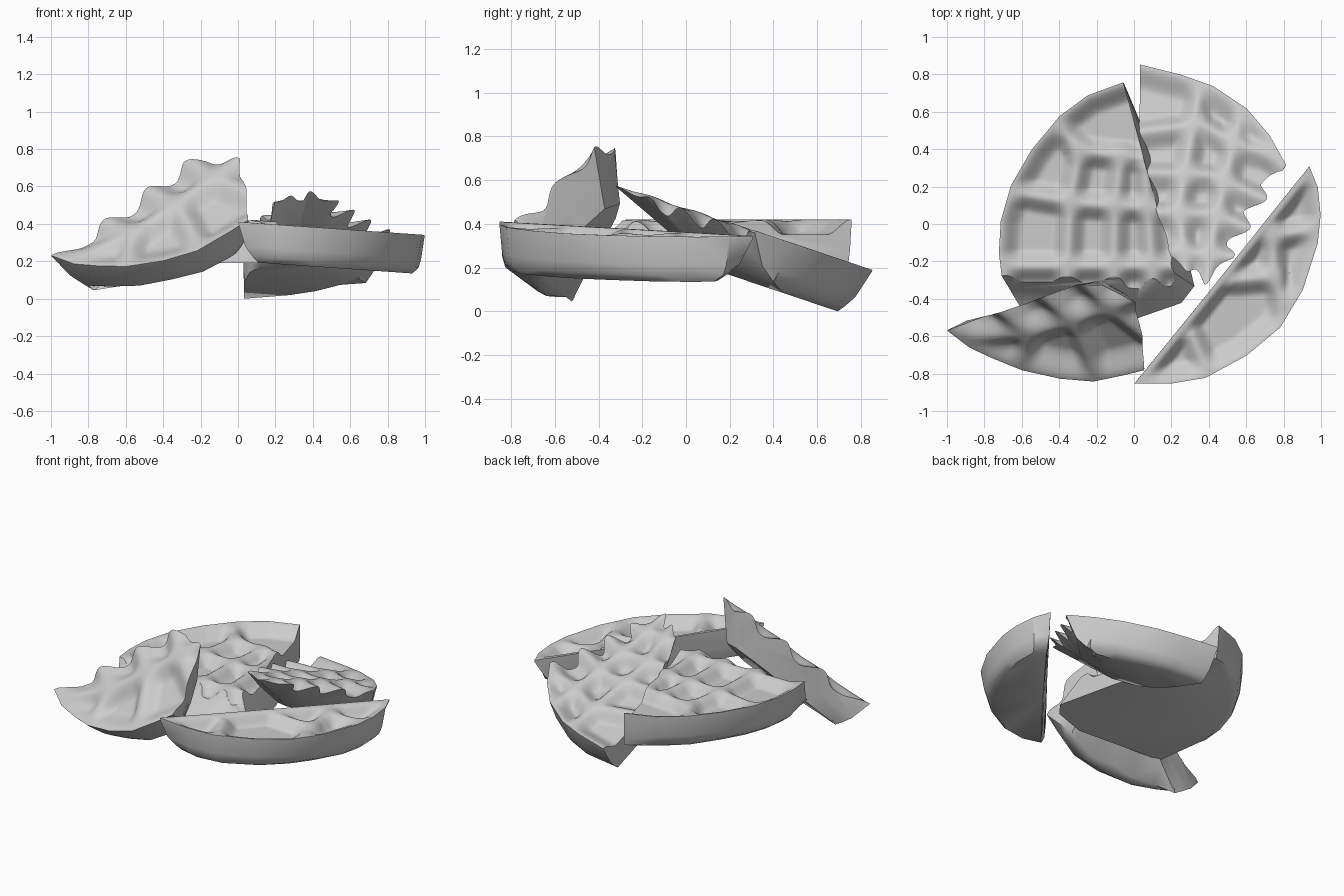
import bpy, bmesh, math
from mathutils import Vector, Matrix
from mathutils.geometry import intersect_point_line

if "Cube" in bpy.data.objects:
    bpy.data.objects.remove(bpy.data.objects["Cube"])

DEPTH = 0.07    # pocket depth
STEP = 0.011    # spacing of the top surface grid


def seg_dist(p, a, b):
    q, t = intersect_point_line(p, a, b)
    return (p - (a if t < 0 else b if t > 1 else q)).length


def line_dist(p, line):
    return min(seg_dist(p, a, b) for a, b in zip(line, line[1:]))


def smooth(d, lo, hi):
    t = min(max((d - lo) / (hi - lo), 0), 1)
    return t * t * (3 - 2 * t)


def new_object(name, bm):
    bmesh.ops.recalc_face_normals(bm, faces=bm.faces)
    me = bpy.data.meshes.new(name)
    bm.to_mesh(me)
    bm.free()
    ob = bpy.data.objects.new(name, me)
    bpy.context.collection.objects.link(ob)
    return ob


def wafer_block(name, lo, hi, ridges, rim, edge):
    """Solid block whose top carries the moulded pockets and ridges."""
    nx, ny = [int((hi[i] - lo[i]) / STEP) for i in (0, 1)]
    bm = bmesh.new()
    grid = []
    for j in range(ny + 1):
        for i in range(nx + 1):
            p = Vector((lo[0] + i * STEP + .0007, lo[1] + j * STEP + .0003))
            s = smooth(line_dist(p, rim), 0.0, 0.12)
            for r in ridges:
                s *= 0.12 + 0.88 * smooth(line_dist(p, r), 0.0, 0.095)
            if edge:
                s *= smooth(line_dist(p, edge), 0.02, 0.1)
            grid.append(bm.verts.new((p.x, p.y, -DEPTH * s)))
    for j in range(ny):
        for i in range(nx):
            k = j * (nx + 1) + i
            bm.faces.new([grid[k], grid[k + 1], grid[k + nx + 2], grid[k + nx + 1]])
    border = [e for e in bm.edges if e.is_boundary]
    ext = bmesh.ops.extrude_edge_only(bm, edges=border)["geom"]
    for v in ext:
        if isinstance(v, bmesh.types.BMVert):
            v.co.z = -0.6
    bmesh.ops.holes_fill(bm, edges=[e for e in bm.edges if e.is_boundary], sides=0)
    return new_object(name, bm)


def broken_piece(name, plane, t, arc, cut, cut_low, ridges, edge=(), inset=0.09):
    """arc: rounded rim points, cut / cut_low: break line at top and bottom."""
    arc, cut, cut_low, edge = [[Vector(p) for p in l] for l in (arc, cut, cut_low, edge)]
    centre = sum(arc + cut, Vector((0, 0))) / len(arc + cut)
    last = len(cut) - 1
    bm = bmesh.new()
    rings = []
    for z, pull in ((0.03, 0), (-0.01, 0), (-0.62 * t, 0.015), (-0.85 * t, 0.4 * inset), (-t, inset)):
        f = -z / t
        pts = [p + (centre - p).normalized() * pull for p in arc]
        for k, (a, b) in enumerate(zip(cut, cut_low)):
            # the two ends of the break follow the rounded rim
            pts.append(a.lerp(b, f * abs(f) if k in (0, last) else f))
        rings.append([bm.verts.new((p.x, p.y, z)) for p in pts])
    n = len(rings[0])
    for r, q in zip(rings, rings[1:]):
        for i in range(n):
            bm.faces.new([r[i], r[(i + 1) % n], q[(i + 1) % n], q[i]])
    bm.faces.new(rings[0])
    bm.faces.new(rings[-1])
    bmesh.ops.triangulate(bm, faces=bm.faces)
    cutter = new_object(name + "_cutter", bm)
    cutter.hide_render = True

    allp = arc + cut + cut_low
    lo = [min(p[i] for p in allp) - 0.08 for i in (0, 1)]
    hi = [max(p[i] for p in allp) + 0.08 for i in (0, 1)]
    ridges = [[Vector(p) for p in r] for r in ridges]
    ob = wafer_block(name, lo, hi, ridges, [cut[-1]] + arc + [cut[0]], edge)
    mod = ob.modifiers.new("break", "BOOLEAN")
    mod.operation, mod.solver, mod.object = "INTERSECT", "EXACT", cutter
    dg = bpy.context.evaluated_depsgraph_get()
    me = bpy.data.meshes.new_from_object(ob.evaluated_get(dg))
    ob.modifiers.clear()
    ob.data = me
    bpy.data.objects.remove(cutter)
    # lay the piece on its tilted plane z = a*x + b*y + c
    a, b, c = plane
    nrm = Vector((-a, -b, 1)).normalized()
    for v in me.vertices:
        x, y, h = v.co
        v.co = Vector((x, y, a * x + b * y + c)) + nrm * h
    return ob


# large level piece, back left
left = broken_piece(
    "large_left_piece", (0, 0, 0.43), 0.23,
    [(-.25, .69), (-.4, .58), (-.55, .4), (-.66, .21), (-.715, .02), (-.725, -.15)],
    [(-.71, -.275), (0, -.275), (.17, -.29), (.2, -.25), (.12, .08), (-.06, .76)],
    [(-.6, -.46), (.02, -.5), (.25, -.42), (.32, -.33), (.22, .1), (-.05, .74)],
    [[(-.7, .18), (-.3, .11), (.14, .08)], [(-.3, .39), (.07, .35)], [(-.7, -.225), (.2, -.225)],
     [(-.36, -.3), (-.34, .13), (-.29, .39), (-.44, .57)],
     [(-.11, -.3), (-.1, .12), (-.07, .36)], [(.1, -.3), (.06, .3)]])

# tilted piece, back right, leaning on the large one
back = broken_piece(
    "tilted_back_piece", (0, -.336, .486), 0.23,
    [(.25, .8), (.42, .74), (.6, .62), (.72, .48)][::-1],
    [(.03, .855), (.02, .4), (.09, .15), (.2, -.2), (.38, -.345), (.53, -.2), (.81, .32)],
    [(.03, .77), (.03, .5), (.06, .35), (.12, .26), (.28, .2), (.42, .26), (.68, .52)],
    [[(.36, .78), (.3, .45), (.24, .1), (.28, -.3)],
     [(.58, .64), (.5, .3), (.42, -.05), (.385, -.345)],
     [(.04, .5), (.36, .54), (.55, .43), (.8, .36)], [(.06, .28), (.4, .27), (.7, .14)],
     [(.14, .07), (.43, .06), (.62, -.02)], [(.2, -.14), (.55, -.17)]])

# segment at the front right with a straight break
right = broken_piece(
    "front_right_piece", (-.07, 0, .42), 0.21,
    [(.2, -.85), (.38, -.82), (.6, -.7), (.78, -.55), (.9, -.35), (.98, -.1), (.995, .05), (.98, .2)],
    [(.935, .31), (.47, -.27), (0, -.85)],
    [(.85, .15), (.49, -.31), (.12, -.77)],
    [[(.75, -.06), (.98, -.03)], [(.74, -.04), (.75, -.28), (.8, -.43)], [(.53, -.3), (.75, -.28)],
     [(.31, -.6), (.4, -.8)]],
    edge=[(.935, .31), (0, -.85)], inset=0.08)

# steep segment at the front left, propped on the large piece
front = broken_piece(
    "steep_front_left_piece", (.38, 1.0, 1.19), 0.22,
    [(-.88, -.66), (-.75, -.72), (-.6, -.78), (-.4, -.825), (-.22, -.84), (-.05, -.805)],
    [(.05, -.78), (.045, -.6), (.01, -.42), (-.17, -.33), (-.3, -.32), (-.72, -.47), (-1, -.57)],
    [(-.07, -.76), (-.08, -.63), (-.11, -.52), (-.23, -.45), (-.36, -.47), (-.68, -.61), (-.83, -.67)],
    [[(-.9, -.62), (-.57, -.6), (-.33, -.53), (.01, -.41)], [(-.73, -.47), (-.57, -.6), (-.61, -.78)],
     [(-.5, -.39), (-.33, -.54), (-.2, -.84)], [(-.29, -.31), (-.14, -.46), (.05, -.61)]], inset=0.07)

# rest on the ground, centre, and shade smooth with sharp breaks
pieces = [left, back, right, front]
co = [v.co for o in pieces for v in o.data.vertices]
lo = [min(c[i] for c in co) for i in range(3)]
hi = [max(c[i] for c in co) for i in range(3)]
shift = Matrix.Translation((-(lo[0] + hi[0]) / 2, -(lo[1] + hi[1]) / 2, -lo[2]))
for o in pieces:
    o.data.transform(shift)
    o.select_set(True)
bpy.context.view_layer.objects.active = left
bpy.ops.object.shade_smooth_by_angle(angle=math.radians(40))
